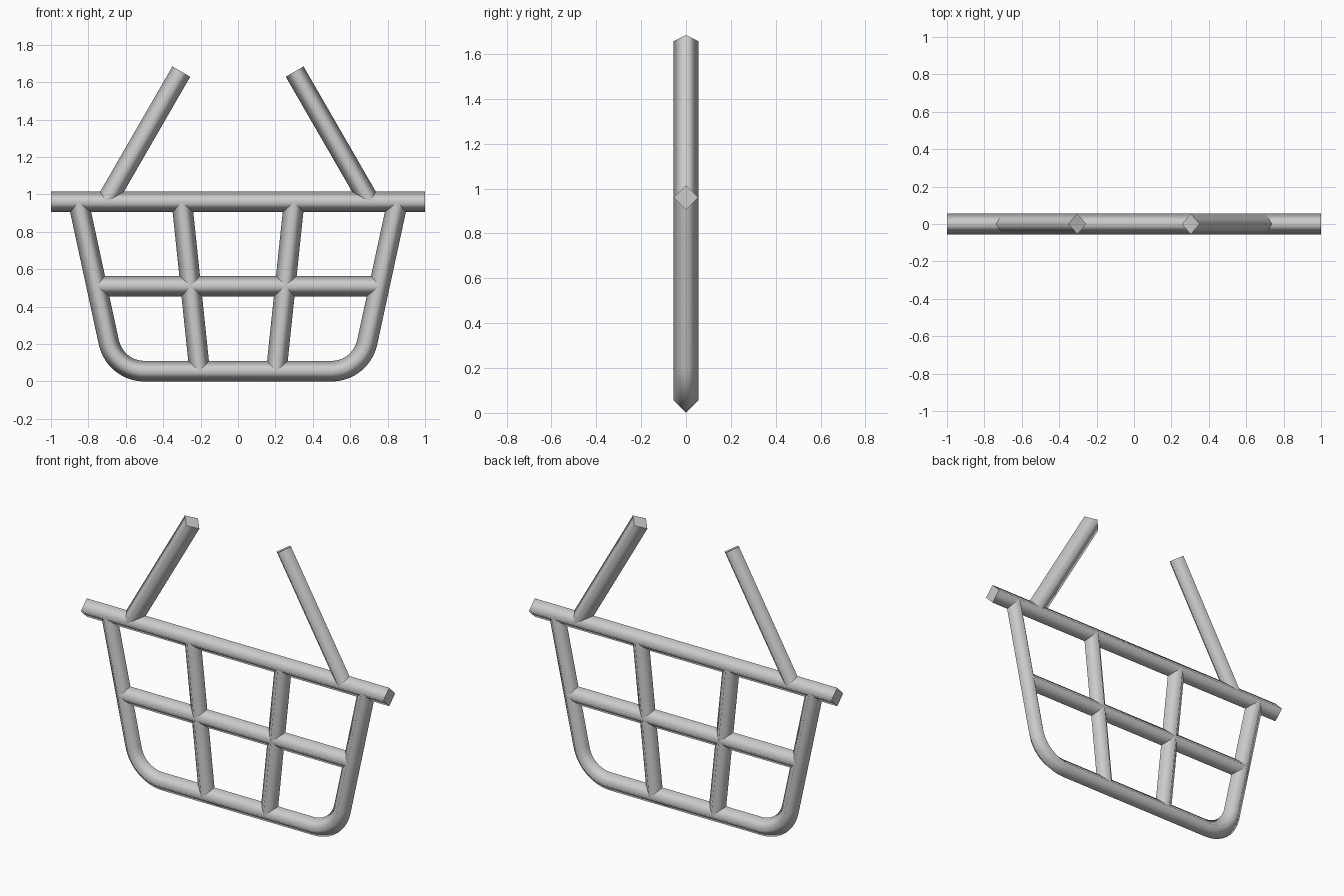
import bpy, bmesh, math
from mathutils import Vector

if "Cube" in bpy.data.objects:
    bpy.data.objects.remove(bpy.data.objects["Cube"])

R = 0.055  # half-diagonal of the square tube

metal = bpy.data.materials.new("light grey")
metal.diffuse_color = (0.6, 0.6, 0.6, 1)
metal.use_nodes = True
metal.node_tree.nodes["Principled BSDF"].inputs["Base Color"].default_value = metal.diffuse_color


def tube(name, path):
    """Sweep a diamond section along a path of (x, z) points."""
    pts = [Vector((x, 0, z)) for x, z in path]
    bm = bmesh.new()
    rings = []
    for i, p in enumerate(pts):
        a = (p - pts[i - 1]).normalized() if i else None
        b = (pts[i + 1] - p).normalized() if i < len(pts) - 1 else None
        t = ((a or b) + (b or a)).normalized()
        n = Vector((-t.z, 0, t.x)) * R / t.dot(a or b)
        y = Vector((0, R, 0))
        rings.append([bm.verts.new(p + d) for d in (n, y, -n, -y)])
    for r, s in zip(rings, rings[1:]):
        for k in range(4):
            j = (k + 1) % 4
            bm.faces.new((r[k], r[j], s[j], s[k])).smooth = True
    # flat caps with crisp rims
    for ring in (rings[0], rings[-1]):
        cap = bm.faces.new(ring)
        for e in cap.edges:
            e.smooth = False
    bmesh.ops.recalc_face_normals(bm, faces=bm.faces)
    me = bpy.data.meshes.new(name)
    bm.to_mesh(me)
    bm.free()
    me.materials.append(metal)
    ob = bpy.data.objects.new(name, me)
    bpy.context.collection.objects.link(ob)
    return ob


# Horizontal bars
tube("top_rail", [(-1, 0.96), (1, 0.96)])
tube("middle_bar", [(-0.755, 0.51), (0.755, 0.51)])

# Outer frame: sloped sides, rounded corners, flat bottom
turn, r, steps = math.radians(77.75), 0.195, 10
corner = [(0.5 + r * math.sin(turn * i / steps),
           0.055 + r * (1 - math.cos(turn * i / steps))) for i in range(steps + 1)]
right = corner + [(0.853, 0.96)]
tube("basket_frame", [(-x, z) for x, z in reversed(right)] + right)

# Mirrored uprights and handle arms
for side, s in (("left", -1), ("right", 1)):
    tube(side + "_upright", [(s * 0.205, 0.055), (s * 0.3, 0.96)])
    tube(side + "_handle_arm", [(s * 0.705, 0.96), (s * 0.303, 1.657)])
